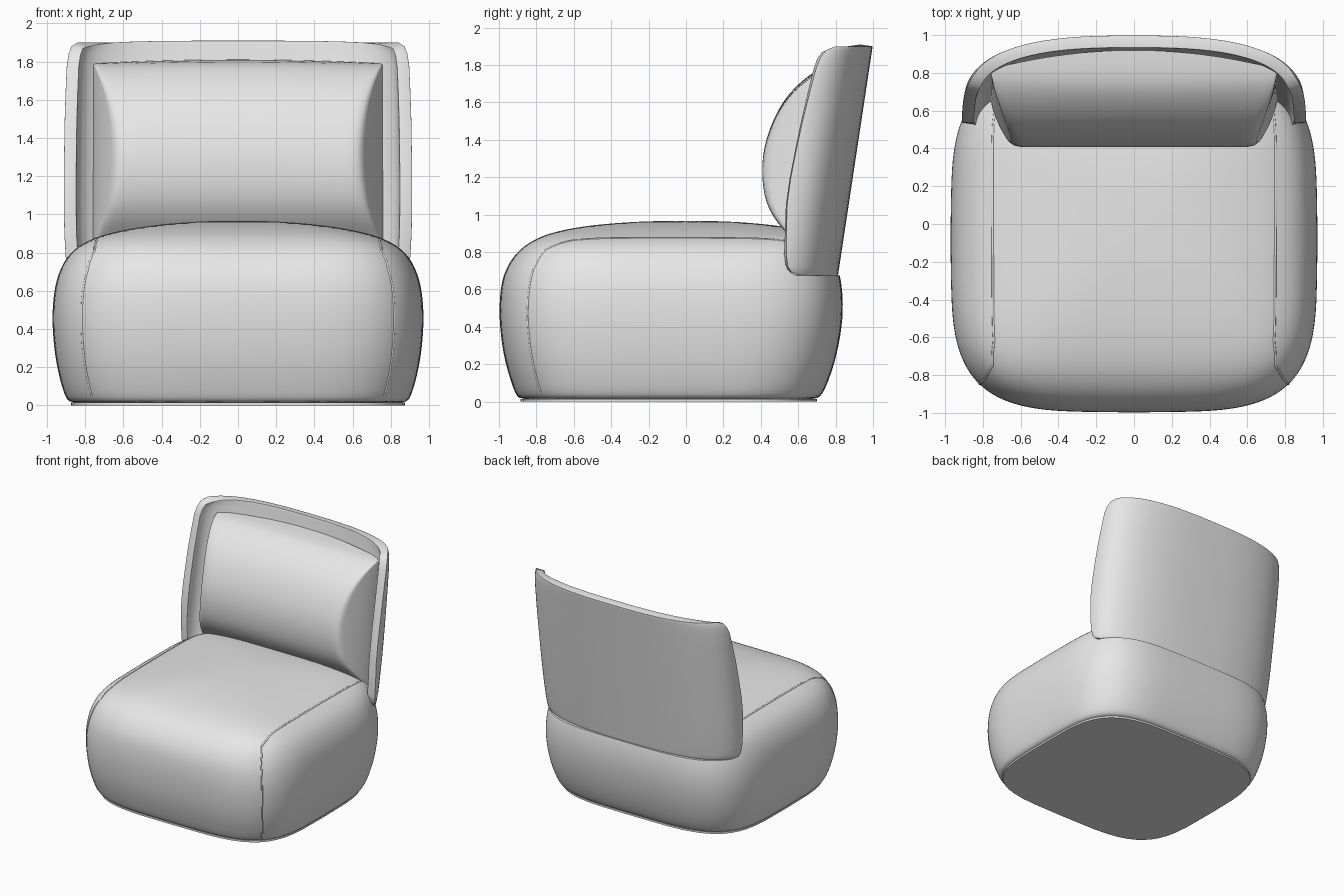
import bpy, bmesh, math
from mathutils import Vector
from mathutils.bvhtree import BVHTree

cube = bpy.data.objects.get("Cube")
if cube:
    bpy.data.objects.remove(cube, do_unlink=True)

fabric = bpy.data.materials.new("light_grey_fabric")
fabric.use_nodes = True
GREY = (0.8, 0.8, 0.8, 1)
fabric.diffuse_color = GREY
fabric.node_tree.nodes["Principled BSDF"].inputs["Base Color"].default_value = GREY


def make_object(name, bm):
    bmesh.ops.recalc_face_normals(bm, faces=bm.faces)
    mesh = bpy.data.meshes.new(name)
    bm.to_mesh(mesh)
    bm.free()
    mesh.materials.append(fabric)
    obj = bpy.data.objects.new(name, mesh)
    bpy.context.collection.objects.link(obj)
    return obj


def modify(obj, kind, **settings):
    mod = obj.modifiers.new(kind.title(), kind)
    for key, value in settings.items():
        setattr(mod, key, value)
    bpy.context.view_layer.objects.active = obj
    bpy.ops.object.modifier_apply(modifier=mod.name)


def smooth(obj, degrees):
    bpy.ops.object.select_all(action='DESELECT')
    obj.select_set(True)
    bpy.context.view_layer.objects.active = obj
    bpy.ops.object.shade_smooth_by_angle(angle=math.radians(degrees))


def power(value, p):
    return math.copysign(abs(value) ** p, value)


def skin(bm, rows, closed=False):
    """Join rows of points into a quad surface."""
    rings = [[bm.verts.new(p) for p in row] for row in rows]
    for low, high in zip(rings, rings[1:]):
        count = len(low)
        for i in range(count if closed else count - 1):
            j = (i + 1) % count
            bm.faces.new((low[i], low[j], high[j], high[i]))
    return rings


def rounded_ring(z, half, front, back, n, count=48):
    mid, depth = (front + back) / 2, (back - front) / 2
    angles = [math.tau * i / count for i in range(count)]
    return [(half * power(math.cos(a), 2 / n), mid + depth * power(math.sin(a), 2 / n), z)
            for a in angles]


# Seat: soft block, each level is height, half width, front, back, squareness
levels = [
    (0.008, 0.86, -0.87, 0.68, 4), (0.02, 0.895, -0.905, 0.72, 4),
    (0.10, 0.925, -0.935, 0.76, 4), (0.25, 0.96, -0.98, 0.81, 4),
    (0.45, 0.977, -1.002, 0.843, 4), (0.60, 0.965, -0.995, 0.838, 4),
    (0.70, 0.94, -0.972, 0.82, 4), (0.80, 0.885, -0.91, 0.79, 4.4),
    (0.865, 0.79, -0.82, 0.74, 5), (0.905, 0.67, -0.72, 0.67, 5),
    (0.938, 0.50, -0.56, 0.53, 4.5), (0.958, 0.30, -0.35, 0.33, 4),
    (0.967, 0.12, -0.15, 0.15, 3)]
bm = bmesh.new()
rings = skin(bm, [rounded_ring(*level) for level in levels], closed=True)
bm.faces.new(rings[0])
bm.faces.new(rings[-1])
seat = make_object("seat", bm)
modify(seat, 'SUBSURF', levels=2)

# Seams follow the seat surface before the recess is cut
tree = BVHTree.FromObject(seat, bpy.context.evaluated_depsgraph_get())
path = [Vector(p) for p in [
    (0.75, 0.60, 0.87), (0.75, 0.0, 0.88), (0.745, -0.62, 0.87), (0.76, -0.76, 0.83),
    (0.81, -0.84, 0.72), (0.83, -0.86, 0.45), (0.81, -0.83, 0.2), (0.77, -0.78, 0.02)]]
for side, sign in (("left", 1), ("right", -1)):
    points = []
    for a, b in zip(path, path[1:]):
        for i in range(8):
            p = a.lerp(b, i / 8)
            hit = tree.find_nearest(Vector((p.x * sign, p.y, p.z)))
            points.append(hit[0] - hit[1] * 0.003)
    curve = bpy.data.curves.new(side + "_seam", 'CURVE')
    curve.dimensions = '3D'
    curve.bevel_depth = 0.007
    curve.bevel_resolution = 2
    curve.materials.append(fabric)
    spline = curve.splines.new('POLY')
    spline.points.add(len(points) - 1)
    for target, p in zip(spline.points, points):
        target.co = (*p, 1)
    bpy.context.collection.objects.link(bpy.data.objects.new(side + "_seam", curve))

# Recess around the seat for the backrest
half_plan = [(1.1, 1.2), (1.1, 0.53), (0.85, 0.53), (0.83, 0.60), (0.76, 0.68), (0.5, 0.74)]
plan = half_plan + [(-x, y) for x, y in reversed(half_plan)]
bm = bmesh.new()
base_face = bm.faces.new([bm.verts.new((x, y, 0.675)) for x, y in plan])
extruded = bmesh.ops.extrude_face_region(bm, geom=[base_face])["geom"]
bmesh.ops.translate(bm, vec=(0, 0, 0.6),
                    verts=[v for v in extruded if isinstance(v, bmesh.types.BMVert)])
lips = [e for e in bm.edges if all(v.co.z < 0.7 and abs(v.co.y - 0.53) < 0.001 for v in e.verts)]
bmesh.ops.bevel(bm, geom=lips, offset=0.08, segments=5, profile=0.5, affect='EDGES')
cutter = make_object("recess_cutter", bm)
cutter.hide_render = True
modify(seat, 'BOOLEAN', object=cutter, operation='DIFFERENCE', solver='EXACT')
bpy.data.objects.remove(cutter, do_unlink=True)
smooth(seat, 40)

# Base plate
bm = bmesh.new()
rings = skin(bm, [rounded_ring(z, 0.875, -0.885, 0.70, 4) for z in (0, 0.015)], closed=True)
for ring in rings:
    bm.faces.new(ring)
smooth(make_object("base_plate", bm), 30)


def back_line(z):
    return 0.812 + 0.186 * (z - 0.67) / 1.23


# Backrest shell: curved plan swept up a leaning back, rows are height, wing depth, width
WRAP, SQUARE = 0.35, 2.7
rows = []
for z, wing, width in [
        (0.675, 0.21, 0.885), (0.69, 0.25, 0.895), (0.72, 0.275, 0.90), (0.78, 0.292, 0.905),
        (0.90, 0.31, 0.91), (1.05, 0.33, 0.912), (1.2, 0.332, 0.912), (1.35, 0.325, 0.91),
        (1.5, 0.315, 0.908), (1.65, 0.30, 0.904), (1.78, 0.285, 0.90), (1.84, 0.27, 0.893),
        (1.88, 0.245, 0.885), (1.9, 0.20, 0.875)]:
    end = math.acos((1 - wing / WRAP) ** (SQUARE / 2))
    row = []
    for i in range(-20, 21):
        a = end * i / 20
        row.append((width * power(math.sin(a), 2 / SQUARE),
                    back_line(z) - WRAP * (1 - math.cos(a) ** (2 / SQUARE)), z))
    rows.append(row)
bm = bmesh.new()
skin(bm, rows)
shell = make_object("backrest_shell", bm)
# Thickness grows towards the sitter
inward = shell.data.polygons[len(shell.data.polygons) // 2].normal.y
modify(shell, 'SOLIDIFY', thickness=0.065, offset=1 if inward < 0 else -1)
modify(shell, 'BEVEL', width=0.018, segments=3, limit_method='ANGLE',
       angle_limit=math.radians(50))
smooth(shell, 45)

# Back cushion: bulging front with slanted ends, rows are height and front depth
CUSHION = 0.76
rows = []
for z, front in [(0.78, 0.64), (0.86, 0.575), (0.92, 0.52), (0.98, 0.47), (1.06, 0.428),
                 (1.15, 0.41), (1.25, 0.405), (1.35, 0.417), (1.45, 0.447), (1.55, 0.493),
                 (1.63, 0.548), (1.70, 0.62), (1.75, 0.69), (1.785, 0.765)]:
    end = max(back_line(z) - 0.16, front + 0.01)
    half = []
    for i in range(9):
        y = end + (front - end) * i / 8
        half.append((CUSHION - 0.165 * ((end - y) / 0.41) ** 1.5, y, z))
    edge = half[-1][0]
    flat = [(edge * i / 8, front, z + 0.018 * (z - 0.78) * (1 - (i / 8) ** 2))
            for i in range(-7, 8)]
    rows.append([(-x, y, h) for x, y, h in half] + flat + half[::-1])
# Top edge tucks back against the shell
rows.append([(x, 0.92 - 0.1 * (x / CUSHION) ** 2, 1.79 + 0.02 * (1 - (x / CUSHION) ** 2))
             for x, y, z in rows[-1]])
bm = bmesh.new()
skin(bm, rows)
cushion = make_object("back_cushion", bm)
modify(cushion, 'SUBSURF', levels=1, boundary_smooth='PRESERVE_CORNERS')
if cushion.data.polygons[len(cushion.data.polygons) // 2].normal.y > 0:
    cushion.data.flip_normals()
smooth(cushion, 60)
